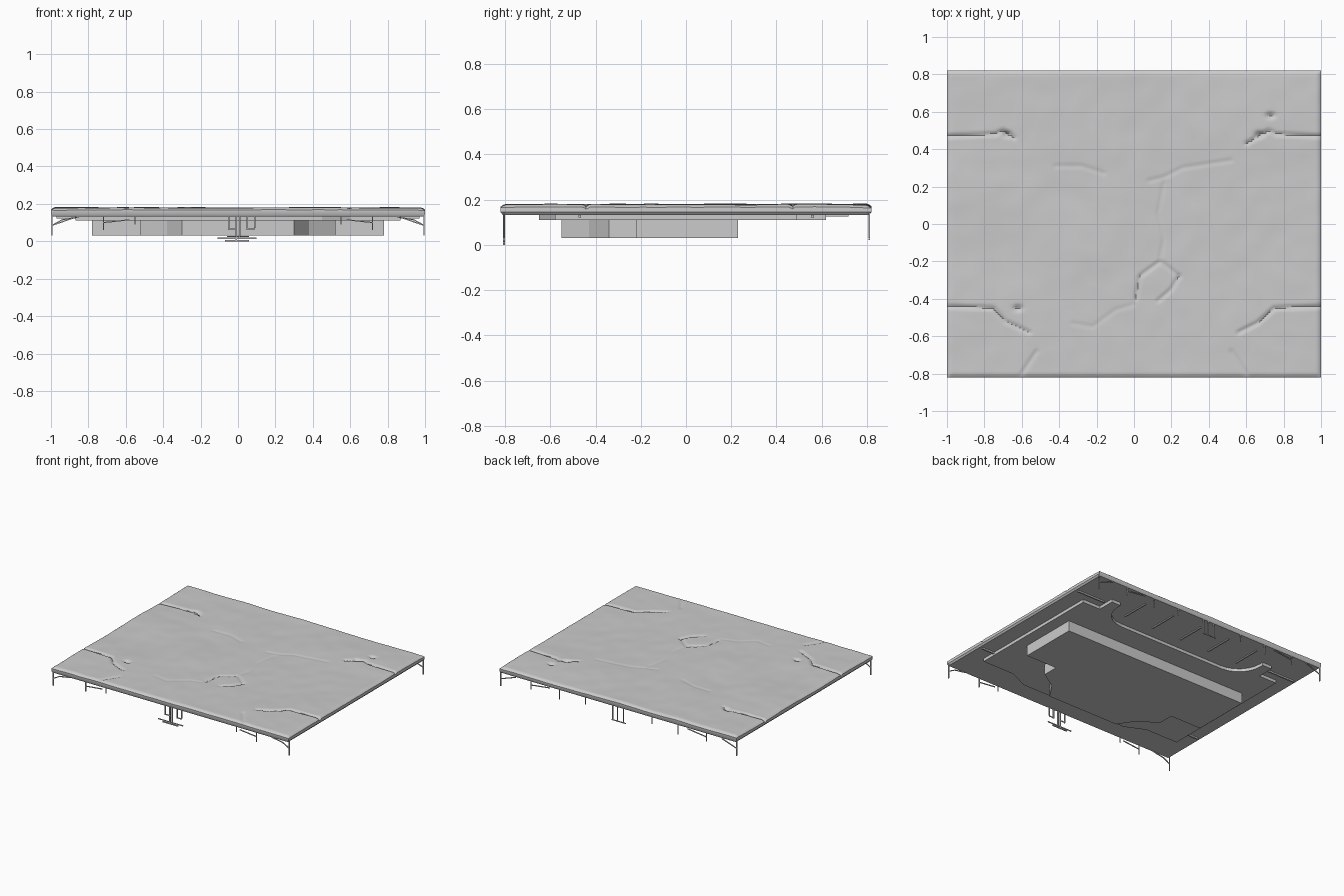
import bpy, bmesh, math, random
from mathutils import Vector, noise

if "Cube" in bpy.data.objects:
    bpy.data.objects.remove(bpy.data.objects["Cube"])

random.seed(4)


def finish(name, bm, smooth=False):
    bmesh.ops.recalc_face_normals(bm, faces=bm.faces)
    me = bpy.data.meshes.new(name)
    bm.to_mesh(me)
    bm.free()
    ob = bpy.data.objects.new(name, me)
    bpy.context.collection.objects.link(ob)
    if smooth:
        bpy.context.view_layer.objects.active = ob
        ob.select_set(True)
        bpy.ops.object.shade_smooth_by_angle(angle=math.radians(35))
        ob.select_set(False)
    return ob


# Cracks and seams in the slab surface: depth, then path
CRACKS = [
    (.010, [(-1, .47), (-.74, .48), (-.70, .50), (-.64, .46)]),
    (.010, [(1, .47), (.76, .48), (.72, .50), (.60, .43)]),
    (.010, [(-1, -.44), (-.75, -.45), (-.69, -.52), (-.56, -.58)]),
    (.010, [(1, -.44), (.75, -.45), (.66, -.53), (.56, -.58)]),
    (.004, [(-.42, .31), (-.28, .31), (-.16, .27)]),
    (.004, [(.08, .23), (.16, .25), (.26, .30), (.52, .34)]),
    (.004, [(.16, .22), (.13, .06), (.16, -.08), (.14, -.18)]),
    (.008, [(.01, -.40), (.03, -.28), (.14, -.20), (.24, -.28)]),
    (.008, [(.24, -.28), (.20, -.35), (.13, -.41)]),
    (.003, [(-.33, -.53), (-.22, -.55), (-.10, -.46), (0, -.43)]),
    (.006, [(-.52, -.68), (-.60, -.80)]),
    (.006, [(.52, -.68), (.60, -.80)]),
]
PITS = [(-.68, .48), (.67, .48), (.73, .58), (-.62, -.45)]


def seg_dist(x, y, a, b):
    dx, dy = b[0] - a[0], b[1] - a[1]
    t = max(0, min(1, ((x - a[0]) * dx + (y - a[1]) * dy) / (dx * dx + dy * dy)))
    return math.hypot(x - a[0] - t * dx, y - a[1] - t * dy)


def height(x, y):
    z = .179 + .006 * noise.noise(Vector((x * 3, y * 3, 1)))
    z += .002 * noise.noise(Vector((x * 9, y * 9, 5)))
    for depth, path in CRACKS:
        d = min(seg_dist(x, y, a, b) for a, b in zip(path, path[1:]))
        if d < .03:
            z -= depth * math.exp(-(d / .009) ** 2)
    for px, py in PITS:
        z -= .018 * math.exp(-(((x - px) / .022) ** 2 + ((y - py) / .014) ** 2))
    edge = min(1 - abs(x), .82 - abs(y))
    if edge < .025:
        z -= .012 * (1 - edge / .025) ** 2
    return z


# Worn slab with a rounded rim and flat underside
bm = bmesh.new()
bmesh.ops.create_grid(bm, x_segments=190, y_segments=156, size=1)
for v in bm.verts:
    v.co.y *= .82
    v.co.z = height(v.co.x, v.co.y)
rim = [e for e in bm.edges if e.is_boundary]
for inset, z in ((1, .145), (.99, .133)):
    ext = bmesh.ops.extrude_edge_only(bm, edges=rim)['geom']
    rim = [g for g in ext if isinstance(g, bmesh.types.BMEdge)]
    for v in [g for g in ext if isinstance(g, bmesh.types.BMVert)]:
        v.co = (v.co.x * inset, v.co.y * inset, z)
bmesh.ops.contextual_create(bm, geom=rim)
finish("slab", bm, True)


def mirrored_prism(name, half, z0, z1):
    """Extrude an outline given by its right half, from front to back."""
    outline = half + [(-x, y) for x, y in reversed(half)]
    bm = bmesh.new()
    face = bm.faces.new([bm.verts.new((x, y, z0)) for x, y in outline])
    ext = bmesh.ops.extrude_face_region(bm, geom=[face])['geom']
    for v in ext:
        if isinstance(v, bmesh.types.BMVert):
            v.co.z = z1
    return finish(name, bm)


# Lower block under the slab
mirrored_prism("lower_block", [(.30, -.55), (.38, -.43), (.52, -.34), (.52, -.22),
                               (.78, -.22), (.78, .23)], .03, .125)

# Stepped tier between slab and block, with a curved bay at the back
bay = [(.45 + .19 * math.cos(a), .59 - .19 * math.sin(a))
       for a in [i * math.pi / 12 for i in range(7)]]
mirrored_prism("middle_tier", [(.45, -.65), (.60, -.58), (.87, -.58), (.87, .49),
                               (.72, .49), (.72, .62), (.64, .62)] + bay, .11, .136)


def strut(bm, a, b, w=.006):
    a, b = Vector(a), Vector(b)
    d = b - a
    res = bmesh.ops.create_cube(bm, size=1)['verts']
    rot = d.to_track_quat('Z', 'Y')
    for v in res:
        v.co = (a + b) / 2 + rot @ Vector((v.co.x * w, v.co.y * w, v.co.z * d.length))


# Thin ribs on the underside
bm = bmesh.new()
for x in (-.50, -.25, 0, .25, .50):
    strut(bm, (x, .50, .130), (x, .72, .130), .010)
for s in (-1, 1):
    for y in (-.47, .56):
        strut(bm, (s * .74, y, .128), (s * .97, y, .128), .012)
finish("underside_ribs", bm)

# Hanging roots along the front edge: ragged wires and a small foot
bm = bmesh.new()
F = -.805
for s in (-1, 1):
    strut(bm, (s * .995, F, .15), (s * .995, F, .03))
    strut(bm, (s * .995, F, .085), (s * .94, F, .115))
    strut(bm, (s * .94, F, .115), (s * .85, F, .130))
    strut(bm, (s * .72, F, .14), (s * .72, F, .06))
    strut(bm, (s * .72, F, .10), (s * .58, F, .115))
    strut(bm, (s * .55, F, .14), (s * .55, F, .09))
for x, z in ((-.05, .06), (-.01, .005), (.01, .02), (.05, .06), (.09, .07)):
    strut(bm, (x, F, .14), (x, F, z), .008)
strut(bm, (-.05, F, .065), (-.01, F, .065))
strut(bm, (.05, F, .065), (.09, F, .065))
strut(bm, (-.11, F, .016), (.10, F, .016))
strut(bm, (-.07, F, .004), (.06, F, .004), .008)
finish("front_hanging_roots", bm)

# Hanging roots along the back edge
bm = bmesh.new()
B = .81
for s in (-1, 1):
    strut(bm, (s * .995, B, .15), (s * .995, B, .03))
    strut(bm, (s * .995, B, .085), (s * .87, B, .128))
    for x, z in ((.74, .07), (.50, .06), (.28, .08)):
        strut(bm, (s * x, B, .14), (s * x, B, z))
    strut(bm, (s * .74, B, .105), (s * .58, B, .125))
for x in (-.04, .01, .05):
    strut(bm, (x, B, .14), (x, B, .03))
strut(bm, (-.06, B, .025), (.06, B, .025))
finish("back_hanging_roots", bm)
